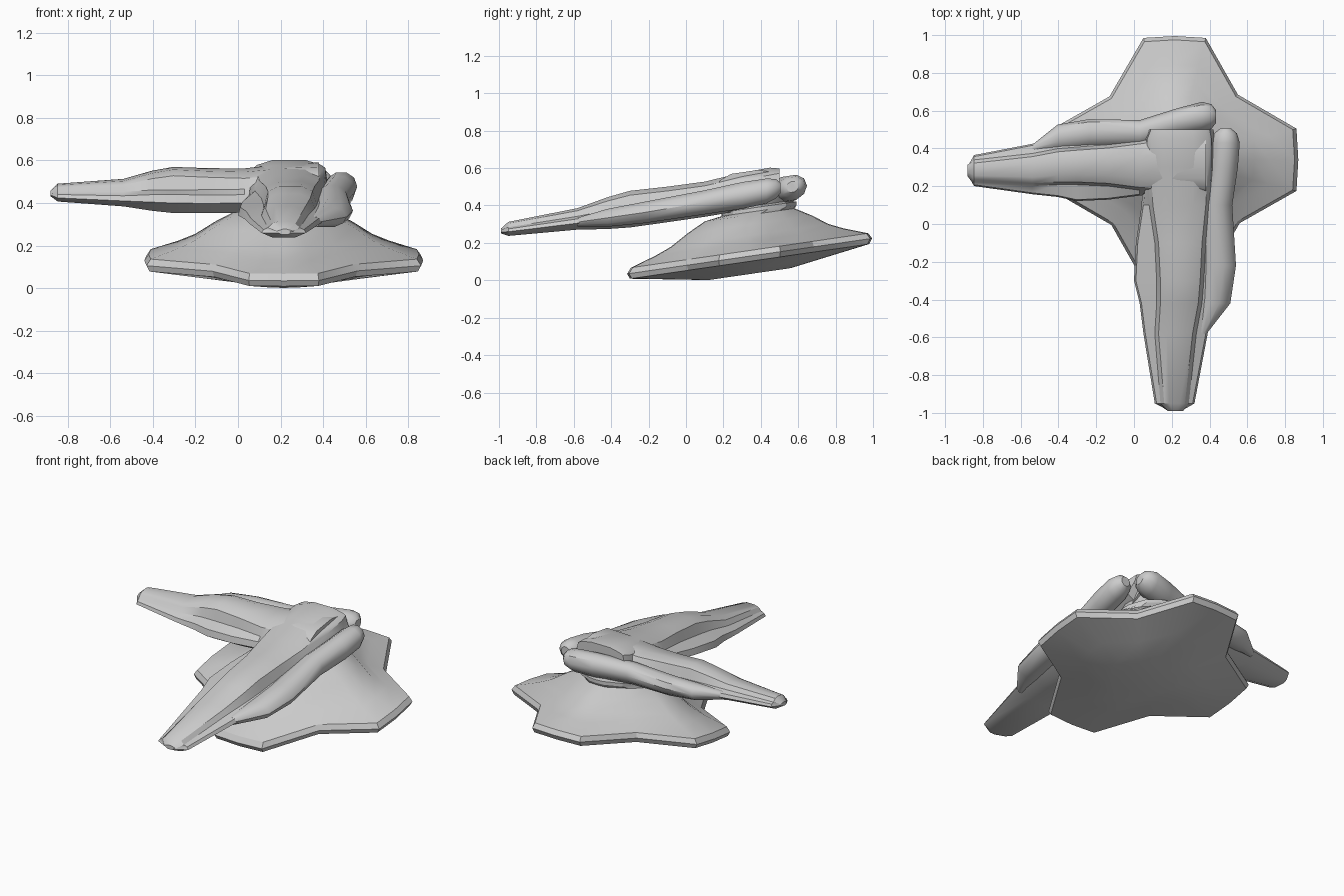
import bpy, bmesh, math

if "Cube" in bpy.data.objects:
    bpy.data.objects.remove(bpy.data.objects["Cube"])

TILT = 0.145            # whole model leans up toward the back
CX, CY = 0.215, 0.34    # centre of the base


def lerp_table(v, table):
    if v <= table[0][0]:
        return table[0][1]
    for (a, fa), (b, fb) in zip(table, table[1:]):
        if v <= b:
            return fa + (fb - fa) * (v - a) / (b - a)
    return table[-1][1]


def loft(name, rings, angle=28):
    """Skin a list of equal-length rings, cap both ends, apply the lean."""
    bm = bmesh.new()
    rows = [[bm.verts.new((x, y, z + TILT * y)) for x, y, z in r] for r in rings]
    n = len(rows[0])
    for a, b in zip(rows, rows[1:]):
        for i in range(n):
            j = (i + 1) % n
            bm.faces.new((a[i], a[j], b[j], b[i]))
    bm.faces.new(rows[0][::-1])
    bm.faces.new(rows[-1])
    bmesh.ops.recalc_face_normals(bm, faces=bm.faces)
    me = bpy.data.meshes.new(name)
    bm.to_mesh(me)
    bm.free()
    ob = bpy.data.objects.new(name, me)
    bpy.context.collection.objects.link(ob)
    bpy.ops.object.select_all(action='DESELECT')
    ob.select_set(True)
    bpy.context.view_layer.objects.active = ob
    bpy.ops.object.shade_smooth_by_angle(angle=math.radians(angle))
    return ob


# Four-lobed base outline: flat lobe ends with concave notches between them
def outline():
    quarter = [(0.645, -0.165), (0.655, 0.0), (0.645, 0.165), (0.335, 0.345)]
    pts = []
    for k in range(4):
        c, s = round(math.cos(k * math.pi / 2)), round(math.sin(k * math.pi / 2))
        pts += [(x * c - y * s, x * s + y * c) for x, y in quarter]
    return pts


def base_ring(r, z, blend):
    ring = []
    cy = CY + (0.05 if r < 0.22 and z > 0.2 else 0)
    for x, y in outline():
        d = math.hypot(x, y)
        k = (1 - blend) * r / 0.65 + blend * r / d
        ring.append((CX + x * k, cy + y * k, z))
    return ring


# Flared skirt with dished underside and neck (radius, height, roundness)
skirt = [(0.22, -0.016, 0.5), (0.39, 0.012, 0.2), (0.635, 0.052, 0), (0.65, 0.08, 0),
         (0.63, 0.11, 0), (0.50, 0.155, 0.05), (0.42, 0.19, 0.15), (0.33, 0.25, 0.4),
         (0.24, 0.30, 0.7), (0.20, 0.315, 1), (0.20, 0.335, 1), (0.165, 0.345, 1),
         (0.19, 0.40, 1)]
loft("base_skirt", [base_ring(*p) for p in skirt])


# Arm hull: y, left, right, ridge left, ridge right, top, bottom
hull = [(-0.99, 0.19, 0.25, 0.20, 0.24, 0.42, 0.395),
        (-0.95, 0.11, 0.32, 0.16, 0.27, 0.45, 0.375),
        (-0.58, 0.05, 0.39, 0.13, 0.31, 0.47, 0.355),
        (-0.42, 0.03, 0.43, 0.14, 0.34, 0.505, 0.335),
        (-0.30, 0.00, 0.45, 0.14, 0.35, 0.522, 0.326),
        (-0.10, 0.01, 0.46, 0.13, 0.36, 0.515, 0.325),
        (0.10, 0.04, 0.44, 0.10, 0.38, 0.513, 0.325),
        (0.30, 0.05, 0.43, 0.09, 0.39, 0.532, 0.33),
        (0.45, 0.05, 0.43, 0.09, 0.39, 0.537, 0.34),
        (0.50, 0.07, 0.42, 0.11, 0.38, 0.525, 0.40)]


def hull_ring(y, l, r, rl, rr, t, b):
    h, w = t - b, r - l
    dip = lerp_table(y, [(-0.58, 0.62), (-0.3, 0.55), (0.1, 0.62), (0.3, 0.8)])
    return [(l + 0.25 * w, y, b), (l, y, b + 0.3 * h), (l + 0.01, y, b + 0.5 * h),
            (rl - 0.02, y, b + dip * h), (rl, y, t - 0.12 * h),
            (rl * 0.75 + rr * 0.25, y, t), (rl * 0.25 + rr * 0.75, y, t),
            (rr, y, t - 0.12 * h), (rr + 0.02, y, b + dip * h),
            (r - 0.01, y, b + 0.5 * h), (r, y, b + 0.3 * h), (r - 0.25 * w, y, b)]


# Rounded side pod: y, centre x, half width, top, bottom
pod = [(-0.58, 0.36, 0.025, 0.42, 0.37), (-0.42, 0.425, 0.085, 0.445, 0.345),
       (-0.22, 0.45, 0.09, 0.455, 0.335), (0.10, 0.44, 0.08, 0.47, 0.335),
       (0.30, 0.475, 0.075, 0.485, 0.335), (0.43, 0.485, 0.075, 0.485, 0.345),
       (0.48, 0.485, 0.06, 0.475, 0.365), (0.505, 0.485, 0.03, 0.45, 0.39)]


def pod_ring(y, c, w, t, b):
    m, h = (t + b) / 2, (t - b) / 2
    return [(c + w * math.cos(a), y, m + h * math.sin(a))
            for a in (math.tau * i / 10 for i in range(10))]


# The left arm is the front arm mirrored across the diagonal and shortened
def to_left(p):
    x, y, z = p
    nx = 0.03 + (y - 0.1) * (0.835 if y < 0.1 else 1.0)
    s = 0.72 if x < 0.22 else lerp_table(y, [(-0.3, 0.85), (0.1, 0.9), (0.45, 1.09)])
    return (nx, 0.28 + (x - 0.22) * s, z - 0.003)


front_hull = [hull_ring(*s) for s in hull]
front_pod = [pod_ring(*s) for s in pod]
loft("front_arm", front_hull, 32)
loft("front_arm_pod", front_pod, 40)
loft("left_arm", [[to_left(p) for p in r] for r in front_hull[:-1]], 32)
loft("left_arm_pod", [[to_left(p) for p in r] for r in front_pod], 40)
